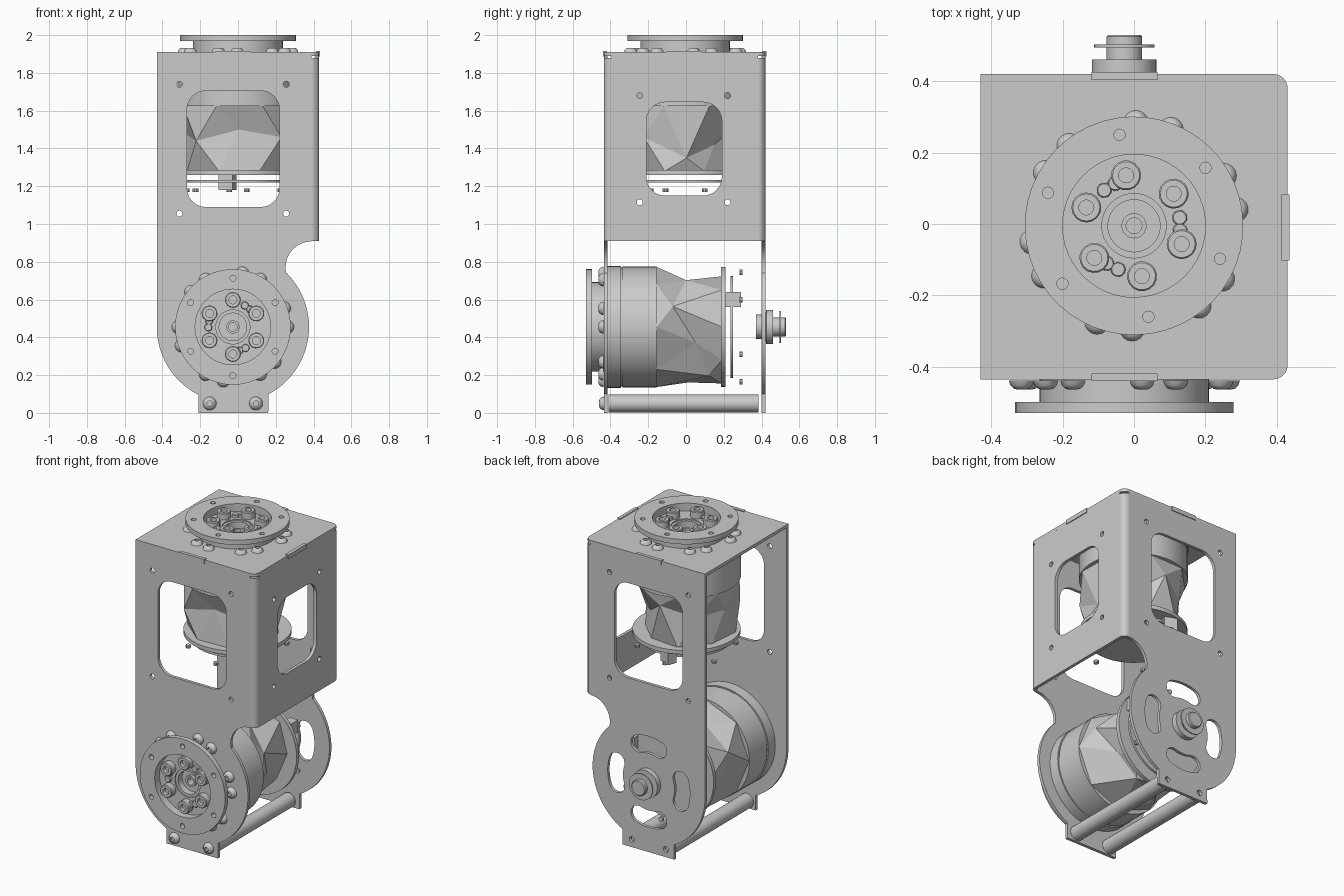
import bpy, bmesh
from math import sin, cos, radians, pi
from mathutils import Matrix

cube = bpy.data.objects.get("Cube")
if cube:
    bpy.data.objects.remove(cube)

grey = bpy.data.materials.new("plain_grey")
grey.use_nodes = True
COLOR = (0.6, 0.6, 0.6, 1)
grey.diffuse_color = COLOR
grey.node_tree.nodes["Principled BSDF"].inputs["Base Color"].default_value = COLOR


def T(x, y, z):
    return Matrix.Translation((x, y, z))


def R(deg, axis):
    return Matrix.Rotation(radians(deg), 4, axis)


def finish(name, mesh, smooth=True):
    mesh.materials.clear()
    mesh.materials.append(grey)
    ob = bpy.data.objects.new(name, mesh)
    bpy.context.collection.objects.link(ob)
    if smooth:
        bpy.ops.object.select_all(action='DESELECT')
        ob.select_set(True)
        bpy.context.view_layer.objects.active = ob
        bpy.ops.object.shade_smooth_by_angle(angle=radians(35))


def from_bm(name, bm, smooth=True):
    bmesh.ops.recalc_face_normals(bm, faces=bm.faces)
    mesh = bpy.data.meshes.new(name)
    bm.to_mesh(mesh)
    bm.free()
    finish(name, mesh, smooth)


def arc(cx, cy, r, a0, a1, n=8):
    angles = [radians(a0 + (a1 - a0) * i / n) for i in range(n + 1)]
    return [(cx + r * cos(a), cy + r * sin(a)) for a in angles]


def circle(cx, cy, r, n=20):
    return arc(cx, cy, r, 0, 360, n)[:-1]


def rounded(x0, x1, y0, y1, r):
    return (arc(x1 - r, y1 - r, r, 0, 90) + arc(x0 + r, y1 - r, r, 90, 180)
            + arc(x0 + r, y0 + r, r, 180, 270) + arc(x1 - r, y0 + r, r, 270, 360))


def plate(name, outlines, thick, matrix):
    """Flat sheet: first outline is the rim, the others are holes."""
    curve = bpy.data.curves.new(name, 'CURVE')
    curve.dimensions = '2D'
    curve.fill_mode = 'BOTH'
    curve.extrude = thick / 2
    for pts in outlines:
        s = curve.splines.new('POLY')
        s.points.add(len(pts) - 1)
        for p, (x, y) in zip(s.points, pts):
            p.co = (x, y, 0, 1)
        s.use_cyclic_u = True
    tmp = bpy.data.objects.new(name + "_curve", curve)
    mesh = bpy.data.meshes.new_from_object(tmp)
    bpy.data.objects.remove(tmp)
    bm = bmesh.new()
    bm.from_mesh(mesh)
    bmesh.ops.remove_doubles(bm, verts=bm.verts, dist=1e-5)
    bm.transform(matrix)
    from_bm(name, bm)


def lathe(name, profile, places, segs=32):
    """Turned part about local z, repeated at each matrix."""
    bm = bmesh.new()
    for m in places:
        old = set(bm.verts)
        vs = [bm.verts.new((r, 0, z)) for r, z in profile]
        es = [bm.edges.new(pair) for pair in zip(vs, vs[1:])]
        bmesh.ops.spin(bm, geom=vs + es, cent=(0, 0, 0), axis=(0, 0, 1),
                       angle=2 * pi, steps=segs, use_duplicate=False)
        bmesh.ops.transform(bm, matrix=m, verts=[v for v in bm.verts if v not in old])
    bmesh.ops.remove_doubles(bm, verts=bm.verts, dist=1e-5)
    from_bm(name, bm)


def box(name, size, matrix):
    bm = bmesh.new()
    bmesh.ops.create_cube(bm, size=1, matrix=matrix @ Matrix.Diagonal((*size, 1)))
    from_bm(name, bm, False)


def ring(m, r, z, angles):
    return [m @ R(a, 'Z') @ T(r, 0, z) for a in angles]


# Sheet-metal bracket
TH = 0.02
CX, CZ = -0.027, 0.455
UP = R(90, 'X')
SIDE = R(90, 'Z') @ UP
rim = ([(-0.43, 1.89)] + arc(CX, CZ, 0.403, 180, 243.3, 14) + [(-0.21, 0), (0.16, 0)]
       + arc(CX, CZ, 0.403, 298, 405, 24) + arc(0.39, 0.77, 0.138, 192, 90, 12) + [(0.39, 1.89)])
window = rounded(-0.27, 0.22, 1.09, 1.705, 0.1)
holes = [circle(x, z, 0.016, 12) for x in (-0.31, 0.255) for z in (1.055, 1.74)]
feet = [circle(x, 0.05, 0.018, 12) for x in (-0.15, 0.095)]
slots = []
for a in (0, 90, 180, 270):
    def tip(s):
        t = radians(a + s)
        return CX + 0.24 * cos(t), CZ + 0.24 * sin(t)
    slots.append(arc(CX, CZ, 0.295, a - 18, a + 18) + arc(*tip(18), 0.055, a + 18, a + 198)[1:]
                 + arc(CX, CZ, 0.185, a + 18, a - 18)[1:] + arc(*tip(-18), 0.055, a + 162, a + 342)[1:-1])

plate("front_plate", [rim, window, circle(CX, CZ, 0.24, 40)] + holes + feet, TH, T(0, -0.425, 0) @ UP)
plate("back_plate", [rim, window, circle(CX, CZ, 0.064)] + holes + feet + slots, TH, T(0, 0.41, 0) @ UP)
side_holes = [circle(y, z, 0.016, 12) for y in (-0.245, 0.22) for z in (1.115, 1.68)]
side_rim = [(-0.395, 0.91), (0.38, 0.91), (0.38, 1.89), (-0.395, 1.89)]
plate("side_plate", [side_rim, rounded(-0.21, 0.19, 1.15, 1.645, 0.1)] + side_holes, TH,
      T(0.42, 0, 0) @ SIDE)
top_rim = [(-0.43, -0.435)] + arc(0.39, -0.395, 0.04, -90, 0) + arc(0.39, 0.38, 0.04, 0, 90) + [(-0.43, 0.42)]
plate("top_plate", [top_rim, circle(0, -0.005, 0.24, 40)], TH, T(0, 0, 1.9))
for name, y, a in (("front_bend", -0.395, -90), ("back_bend", 0.38, 0)):
    plate(name, [arc(0.39, y, 0.04, a, a + 90) + arc(0.39, y, 0.02, a + 90, a)], 0.97, T(0, 0, 1.395))

# Locking tabs on the top edges
box("front_tab", (0.185, 0.022, 0.028), T(-0.027, -0.429, 1.901))
box("back_tab", (0.185, 0.022, 0.028), T(-0.027, 0.414, 1.901))
box("side_tab", (0.022, 0.185, 0.028), T(0.424, -0.01, 1.901))

DOME = [(0, 0.012), (0.014, 0.012), (0.014, 0.025), (0.022, 0.023), (0.031, 0.014), (0.036, 0)]
SOCKET = [(0, 0.02), (0.021, 0.02), (0.021, 0.045), (0.038, 0.045), (0.042, 0.04), (0.042, 0)]
SMALL = [(0, 0.02), (0.018, 0.02), (0.021, 0.016), (0.021, 0)]


def faceted_housing(name, m):
    """Coarse dented shell made from staggered triangle bands."""
    bm = bmesh.new()
    dents = [0.285, 0.268, 0.268, 0.322, 0.24, 0.318, 0.28, 0.215]
    depths = [-0.46, -0.53, -0.53, -0.56, -0.5, -0.54, -0.65, -0.58]
    n = len(dents)
    foot = [(r + s) / 2 for r, s in zip(dents, dents[1:] + dents[:1])]
    rows = []
    for k, (radii, zs) in enumerate((([0.318] * n, [-0.375] * n), (dents, depths), (foot, [-0.72] * n))):
        row = []
        for i, (r, z) in enumerate(zip(radii, zs)):
            a = 2 * pi * (i + 0.5 * k) / n
            row.append(bm.verts.new((r * cos(a), r * sin(a), z)))
        rows.append(row)
    for lo, hi in zip(rows, rows[1:]):
        for i in range(n):
            j = (i + 1) % n
            bm.faces.new((lo[i], lo[j], hi[i]))
            bm.faces.new((lo[j], hi[j], hi[i]))
    bm.transform(m)
    from_bm(name, bm, False)


def motor(tag, m):
    bolts = range(30, 390, 60)
    # Output flange
    drilled = [circle(0.258 * cos(radians(a)), 0.258 * sin(radians(a)), 0.016, 12) for a in bolts]
    plate(tag + "_flange", [circle(0, 0, 0.306, 48), circle(0, 0, 0.2, 48)] + drilled, 0.032, m @ T(0, 0, -0.016))
    # Turned hub, neck and drum
    lathe(tag + "_drum", [(0, -0.13), (0.022, -0.13), (0.022, -0.08), (0.035, -0.08), (0.035, -0.1),
                          (0.073, -0.1), (0.073, -0.058), (0.09, -0.058), (0.09, -0.05),
                          (0.2, -0.05), (0.2, -0.032), (0.237, -0.032),
                          (0.237, -0.115), (0.323, -0.115), (0.323, -0.185), (0.315, -0.185),
                          (0.315, -0.195), (0.32, -0.195), (0.32, -0.375), (0, -0.375)], [m], 48)
    lathe(tag + "_socket_screws", SOCKET, ring(m, 0.143, -0.05, bolts), 16)
    lathe(tag + "_pins", SMALL, ring(m, 0.13, -0.05, [b + d for b in (53, 173, 293) for d in (-8, 8)]), 12)
    lathe(tag + "_rim_screws", DOME,
          ring(m, 0.288, -0.092, [60 * k + d for k in range(6) for d in (0, 20)]), 16)
    # Rear housing, end ring and circuit board
    faceted_housing(tag + "_housing", m)
    lathe(tag + "_end_ring", [(0, -0.715), (0.318, -0.715), (0.318, -0.74), (0, -0.74)], [m], 48)
    lathe(tag + "_board", [(0, -0.766), (0.27, -0.766), (0.27, -0.78), (0, -0.78)], [m], 40)
    box(tag + "_connector", (0.06, 0.08, 0.08), m @ T(0.225, 0.145, -0.78))
    lathe(tag + "_rear_screws", [(0, -0.01), (0.015, -0.01), (0.015, 0.008), (0, 0.008)],
          ring(m, 0.29, -0.82, bolts), 10)


motor("upper_motor", T(0, -0.005, 2) @ R(69, 'Z'))
motor("lower_motor", T(CX, -0.53, CZ) @ UP)

# Idler bearing on the back plate
lathe("idler_hub", [(0, 0.37), (0.065, 0.37), (0.065, 0.42), (0.09, 0.425), (0.09, 0.46), (0.05, 0.46),
                    (0.05, 0.495), (0.085, 0.495), (0.085, 0.503), (0.05, 0.503), (0.05, 0.525),
                    (0.045, 0.53), (0, 0.53)], [T(CX, 0, CZ) @ R(-90, 'X')])

# Spacer rods and their screws at the foot
spots = (-0.15, 0.095)
lathe("spacer_rods", [(0, -0.385), (0.047, -0.385), (0.047, 0.41), (0, 0.41)], [T(x, 0, 0.05) @ UP for x in spots], 24)
lathe("foot_screws", DOME, [T(x, -0.435, 0.05) @ UP for x in spots], 16)
